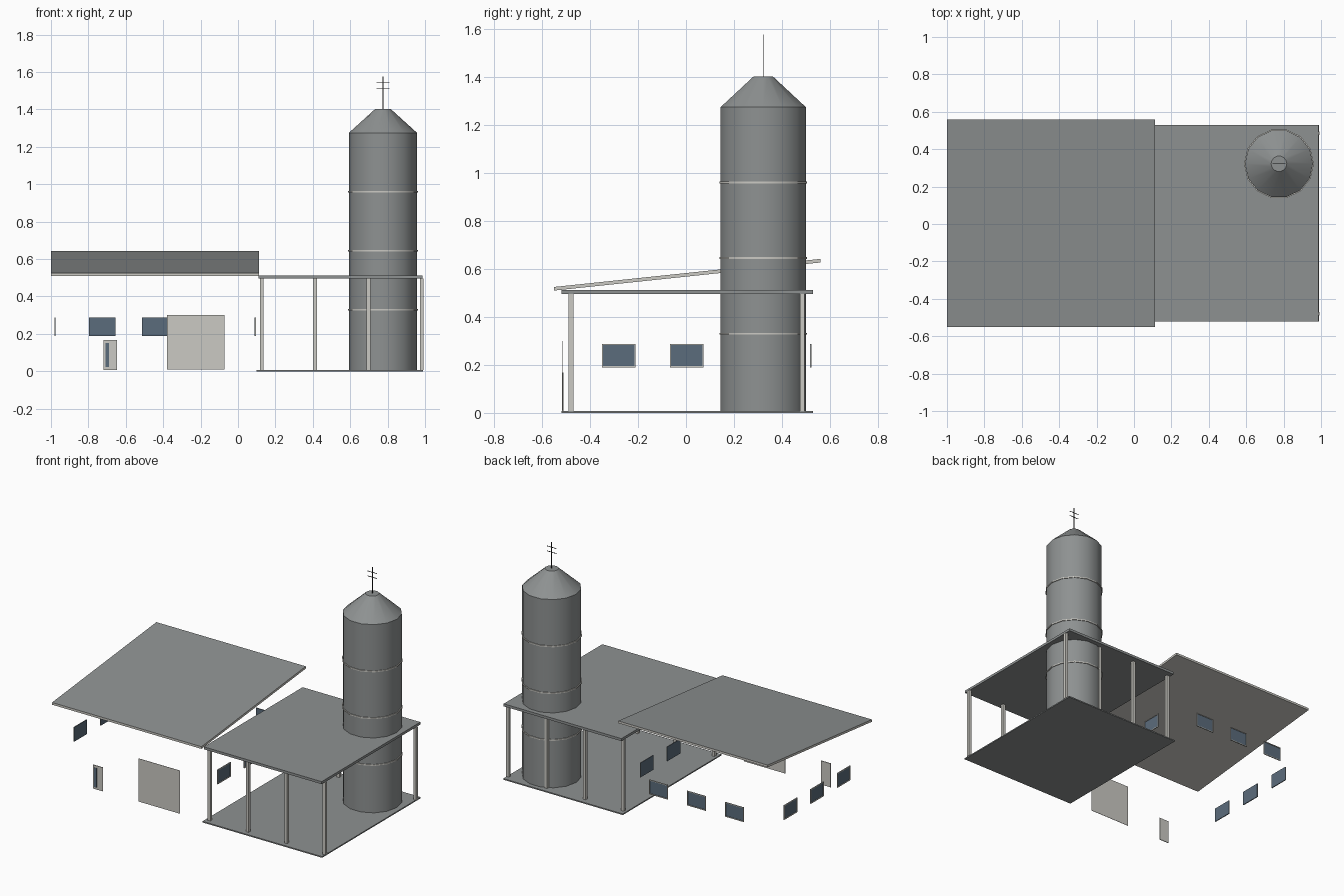
import bpy, bmesh, math
from mathutils import Matrix, Vector

cube = bpy.data.objects.get("Cube")
if cube:
    bpy.data.objects.remove(cube, do_unlink=True)


def material(name, colour):
    m = bpy.data.materials.new(name)
    m.use_nodes = True
    m.diffuse_color = (*colour, 1)
    m.node_tree.nodes["Principled BSDF"].inputs["Base Color"].default_value = (*colour, 1)
    return m


metal = material("grey metal", (0.27, 0.285, 0.285))
pale = material("pale trim", (0.60, 0.59, 0.55))
glass = material("blue glass", (0.105, 0.15, 0.20))
dark = material("dark antenna", (0.03, 0.03, 0.03))


def finish(name, bm, *mats):
    mesh = bpy.data.meshes.new(name)
    bm.to_mesh(mesh)
    bm.free()
    for m in mats:
        mesh.materials.append(m)
    obj = bpy.data.objects.new(name, mesh)
    bpy.context.collection.objects.link(obj)
    return obj


def add_box(bm, lo, hi, index=0):
    lo, hi = Vector(lo), Vector(hi)
    mat = Matrix.Translation((lo + hi) / 2) @ Matrix.Diagonal((*(hi - lo), 1))
    verts = bmesh.ops.create_cube(bm, size=1, matrix=mat)["verts"]
    for f in {f for v in verts for f in v.link_faces}:
        f.material_index = index


def box(name, lo, hi, mat):
    bm = bmesh.new()
    add_box(bm, lo, hi)
    return finish(name, bm, mat)


def lathe(name, profile, sides, centre, mat):
    """Closed surface of revolution around a vertical axis."""
    bm = bmesh.new()
    rings = []
    for r, z in profile:
        rings.append([bm.verts.new((r * math.cos(a), r * math.sin(a), z))
                      for a in (math.tau * i / sides for i in range(sides))])
    for a, b in zip(rings, rings[1:]):
        for i in range(sides):
            j = (i + 1) % sides
            bm.faces.new((a[i], a[j], b[j], b[i]))
    bm.faces.new(rings[0][::-1])
    bm.faces.new(rings[-1])
    obj = finish(name, bm, mat)
    obj.location = (*centre, 0)
    bpy.ops.object.select_all(action="DESELECT")
    obj.select_set(True)
    bpy.context.view_layer.objects.active = obj
    bpy.ops.object.shade_smooth_by_angle(angle=math.radians(28))
    return obj


# Sloping main roof: grey on top, pale edges and underside
bm = bmesh.new()
add_box(bm, (-1, -0.55, 0.51), (0.113, 0.56, 0.525))
for v in bm.verts:
    rise = (v.co.y + 0.55) / 1.11
    v.co.z += 0.117 * rise
bm.normal_update()
for f in bm.faces:
    f.material_index = 0 if f.normal.z > 0.5 else 1
finish("main_roof", bm, metal, pale)

# Canopy slabs and posts
box("canopy_roof", (0.11, -0.52, 0.495), (0.987, 0.53, 0.512), metal)
box("canopy_floor", (0.10, -0.52, 0), (0.99, 0.53, 0.008), metal)
for side, y in (("front", -0.48), ("back", 0.485)):
    for i, x in enumerate((0.127, 0.412, 0.698, 0.983)):
        box(f"{side}_post_{i + 1}", (x - 0.01, y - 0.01, 0.008),
            (x + 0.01, y + 0.01, 0.495), pale)

# Silo with conical cap and raised hoops
CENTRE = (0.775, 0.322)
lathe("silo", [(0.182, 0.004), (0.182, 1.275), (0.042, 1.402)], 14, CENTRE, metal)
for i, z in enumerate((0.33, 0.645, 0.96)):
    lathe(f"silo_hoop_{i + 1}", [(0.187, z - 0.004), (0.187, z + 0.004)], 14, CENTRE, pale)

# Antenna mast with two crossbars
bm = bmesh.new()
cx, cy = CENTRE
add_box(bm, (cx - 0.002, cy - 0.002, 1.40), (cx + 0.002, cy + 0.002, 1.577))
for z in (1.51, 1.543):
    add_box(bm, (cx - 0.035, cy - 0.0015, z - 0.0015), (cx + 0.035, cy + 0.0015, z + 0.0015))
finish("antenna", bm, dark)


# Window pane with a thin frame on its outer (local -y) side
def window(name, x, y, angle):
    bm = bmesh.new()
    w, b, t, e = 0.07, 0.19, 0.287, 0.005
    add_box(bm, (-w, -0.001, b), (w, 0.001, t))
    for lo, hi in (((-w, b), (w, b + e)), ((-w, t - e), (w, t)),
                   ((-w, b + e), (-w + e, t - e)), ((w - e, b + e), (w, t - e))):
        add_box(bm, (lo[0], -0.005, lo[1]), (hi[0], -0.001, hi[1]), 1)
    obj = finish(name, bm, glass, pale)
    obj.location = (x, y, 0)
    obj.rotation_euler.z = math.radians(angle)


for i, s in enumerate((-0.28, 0.003, 0.286)):
    window(f"left_window_{i + 1}", 0.09, s, 90)
    window(f"right_window_{i + 1}", -0.977, s, -90)
    window(f"back_window_{i + 1}", s - 0.446, 0.519, 180)

# Large front door panel and small entrance door with a glass strip
box("garage_door", (-0.38, -0.514, 0.01), (-0.073, -0.512, 0.30), pale)
box("entrance_door", (-0.72, -0.516, 0.008), (-0.646, -0.511, 0.168), pale)
box("entrance_door_glass", (-0.709, -0.518, 0.022), (-0.69, -0.516, 0.152), glass)
